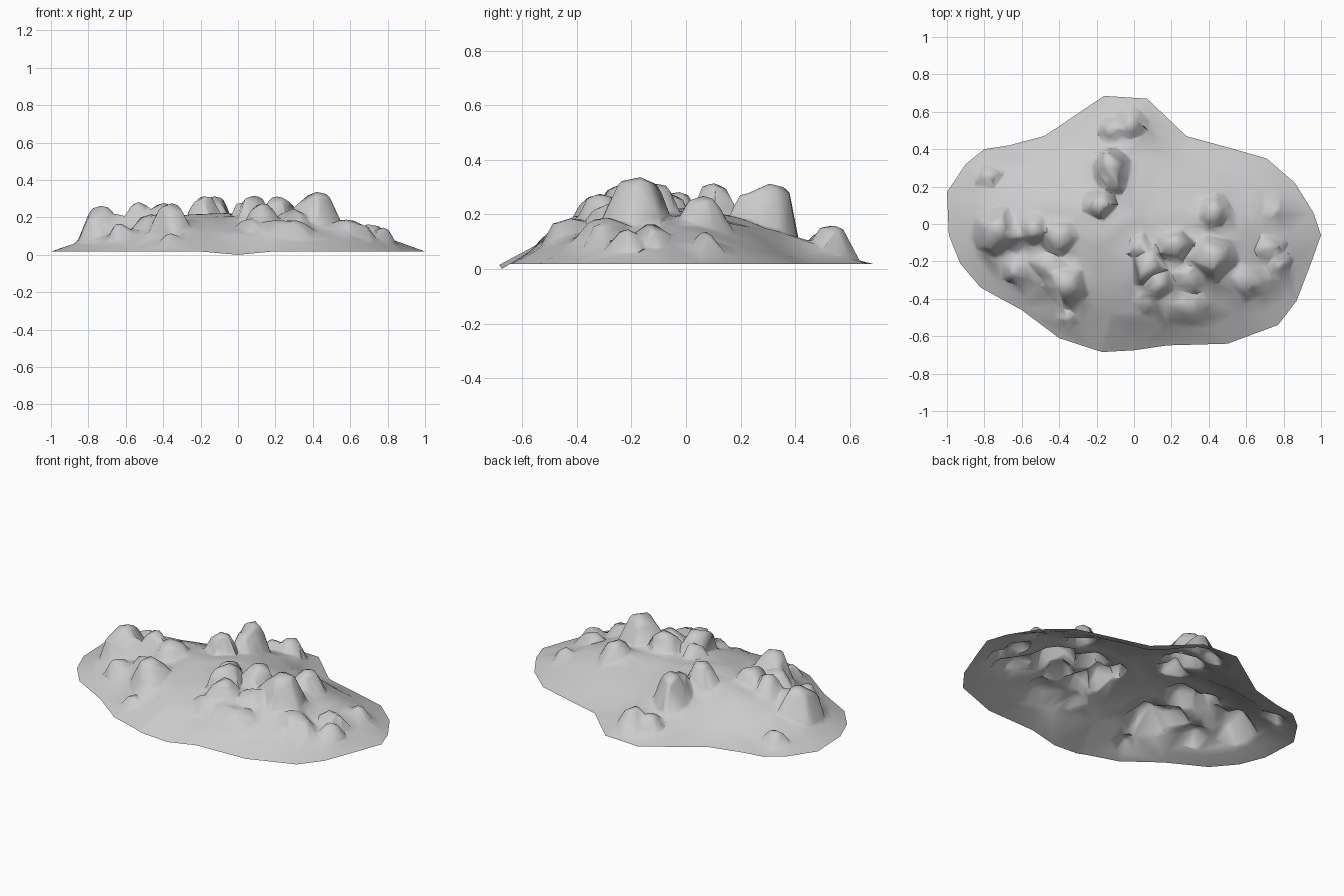
import bpy, bmesh, math, random
from mathutils import Vector, noise

if "Cube" in bpy.data.objects:
    bpy.data.objects.remove(bpy.data.objects["Cube"])

random.seed(4)

# Ground outline of the mound, seen from above
OUTLINE = [(1, -.06), (.96, .06), (.86, .22), (.71, .35), (.5, .41), (.28, .47),
           (.07, .67), (-.16, .685), (-.33, .57), (-.48, .47), (-.67, .42),
           (-.8, .4), (-.9, .32), (-1, .17), (-.99, -.06), (-.93, -.21),
           (-.82, -.34), (-.6, -.46), (-.4, -.61), (-.17, -.685), (0, -.675),
           (.17, -.65), (.5, -.64), (.77, -.54), (.87, -.41), (.95, -.2)]

# Mound profile: fraction from centre to rim, height
PROFILE = [(0, .22), (.3, .207), (.5, .178), (.7, .125), (.85, .072), (1, .019)]

# Rocks: x, y, radius, top height
ROCKS = [(-.74, -.03, .07, .265), (-.65, -.06, .06, .22), (-.53, -.03, .05, .285),
         (-.4, -.07, .08, .28), (-.63, -.24, .06, .17), (-.45, -.22, .07, .22),
         (-.36, -.32, .07, .28), (-.12, .31, .05, .315), (-.12, .24, .05, .28),
         (-.18, .1, .05, .315), (-.12, .5, .05, .14), (-.02, .53, .06, .165),
         (.42, -.17, .09, .34), (.03, -.13, .06, .28), (.08, -.22, .06, .32),
         (.13, -.32, .06, .28), (.22, -.11, .06, .315), (.2, -.42, .08, .19),
         (.31, -.43, .08, .19), (.3, -.27, .07, .25), (.42, .06, .06, .27),
         (.58, -.29, .07, .19), (.65, -.3, .06, .17), (.71, -.13, .06, .17),
         (.76, .07, .04, .14), (.77, -.22, .04, .15), (.07, -.4, .05, .2),
         (-.01, -.48, .05, .13), (-.36, -.5, .05, .12), (-.77, .25, .04, .12)]


def make_rock(x, y, r, top):
    """A chiselled rock: tilted cap planes cut by steep side planes."""
    planes = []
    sides = random.choice((4, 5, 6))
    turn = random.random() * math.tau
    for i in range(sides):
        a = turn + math.tau * (i + random.uniform(-.2, .2)) / sides
        planes.append((math.cos(a), math.sin(a), random.uniform(2, 3.2), r * random.uniform(.55, .75)))
    for i in range(3):
        a = turn + math.tau * i / 3
        planes.append((math.cos(a), math.sin(a), random.uniform(.2, .7), 0))
    return x, y, r, top, planes


rocks = [make_rock(*r) for r in ROCKS]


def mound_height(s):
    for (a, za), (b, zb) in zip(PROFILE, PROFILE[1:]):
        if s <= b:
            return za + (zb - za) * (s - a) / (b - a)
    return PROFILE[-1][1]


def height(x, y, s):
    fade = min(1, (1 - s) * 5)
    z = mound_height(s) + fade * .02 * noise.noise(Vector((x * 5, y * 5, 1)))
    # The back slope is hollower
    z -= .035 * fade * max(0, min(1, (y - .05) / .25))
    for rx, ry, r, top, planes in rocks:
        dx, dy = x - rx, y - ry
        if dx * dx + dy * dy < (1.8 * r) ** 2:
            z = max(z, min(top - m * (dx * cx + dy * cy - d) for cx, cy, m, d in planes))
    # The rim dips to the floor at the front
    return z - .019 * max(0, 1 - math.hypot(x, y + .675) / .2)


# Rim points, with every outline edge subdivided
STEPS, RINGS = 8, 72
rim = []
for p, q in zip(OUTLINE, OUTLINE[1:] + OUTLINE[:1]):
    for k in range(STEPS):
        t = k / STEPS
        rim.append((p[0] + (q[0] - p[0]) * t, p[1] + (q[1] - p[1]) * t))

# Open, hollow mound surface with rocks
bm = bmesh.new()
centre = bm.verts.new((0, 0, height(0, 0, 0)))
rings = []
for i in range(1, RINGS + 1):
    s = i / RINGS
    rings.append([bm.verts.new((x * s, y * s, height(x * s, y * s, s))) for x, y in rim])
n = len(rim)
for j in range(n):
    k = (j + 1) % n
    bm.faces.new((centre, rings[0][j], rings[0][k]))
    for a, b in zip(rings, rings[1:]):
        bm.faces.new((a[j], b[j], b[k], a[k]))

# Soften the rock edges slightly, leaving the rim alone
inner = [v for ring in rings[:-1] for v in ring]
for _ in range(2):
    bmesh.ops.smooth_vert(bm, verts=inner, factor=.5, use_axis_x=True, use_axis_y=True, use_axis_z=True)

mesh = bpy.data.meshes.new("rubble_mound")
bm.to_mesh(mesh)
bm.free()
mound = bpy.data.objects.new("rubble_mound", mesh)
bpy.context.collection.objects.link(mound)

bpy.context.view_layer.objects.active = mound
mound.select_set(True)
# Collapse to a coarse, chiselled low-poly surface
decimate = mound.modifiers.new("facets", 'DECIMATE')
decimate.ratio = .05
bpy.ops.object.modifier_apply(modifier=decimate.name)
bpy.ops.object.shade_smooth_by_angle(angle=math.radians(60))
